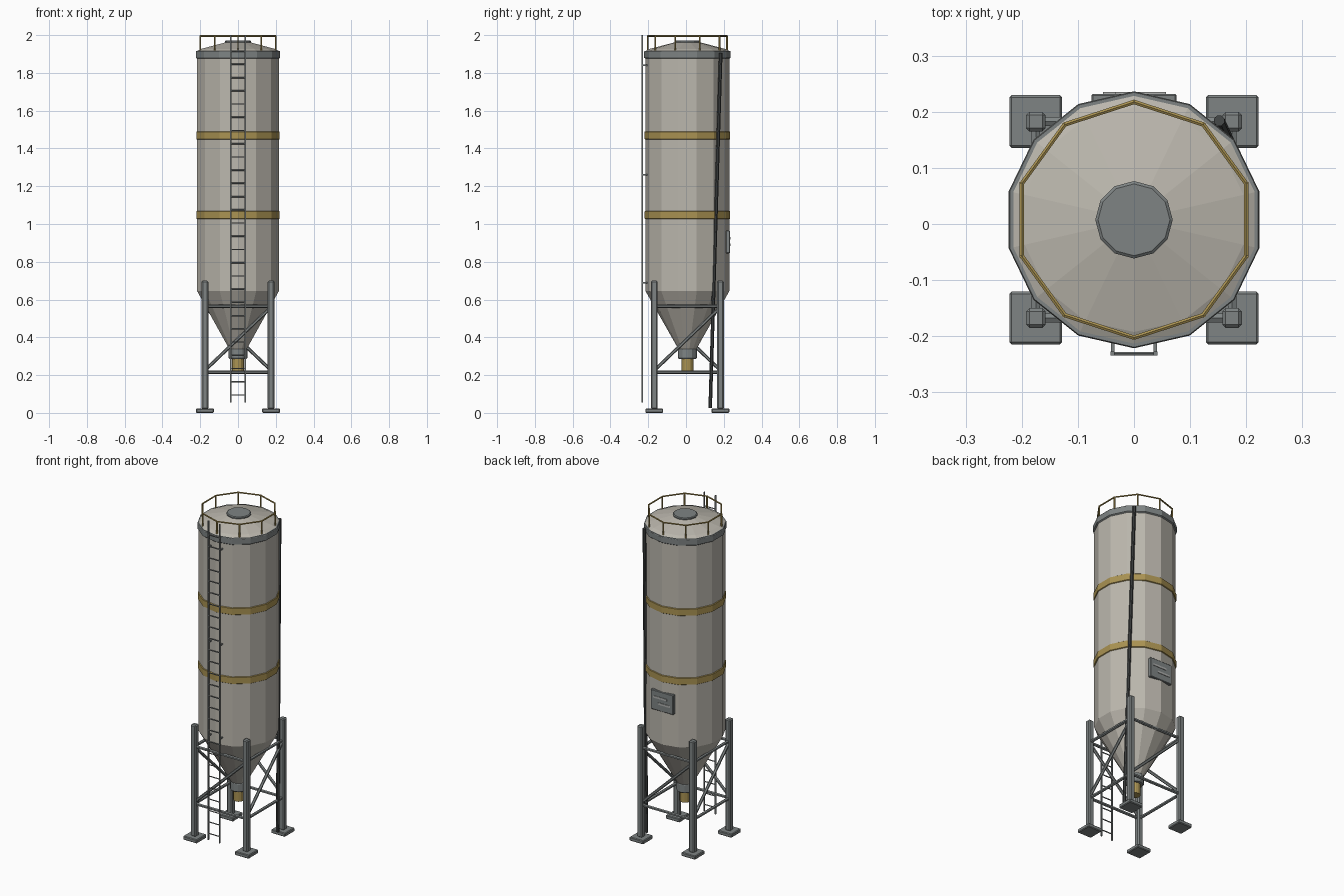
import bpy, bmesh, math
from mathutils import Vector

cube = bpy.data.objects.get("Cube")
if cube:
    bpy.data.objects.remove(cube, do_unlink=True)

CY = 0.0075          # silo axis offset in y
SIDES = 14


def material(name, rgb):
    m = bpy.data.materials.new(name)
    m.use_nodes = True
    m.diffuse_color = (*rgb, 1)
    m.node_tree.nodes["Principled BSDF"].inputs["Base Color"].default_value = (*rgb, 1)
    return m


shell = material("warm_grey_shell", (0.50, 0.475, 0.42))
metal = material("grey_steel", (0.21, 0.23, 0.23))
gold = material("ochre_yellow", (0.40, 0.29, 0.085))
dark = material("dark_steel", (0.06, 0.065, 0.065))
light = material("light_grey", (0.42, 0.43, 0.42))


def finish(name, bm, mat):
    bmesh.ops.recalc_face_normals(bm, faces=bm.faces)
    me = bpy.data.meshes.new(name)
    bm.to_mesh(me)
    bm.free()
    me.materials.append(mat)
    ob = bpy.data.objects.new(name, me)
    bpy.context.collection.objects.link(ob)
    return ob


def lathe(name, profile, mat, sides=SIDES):
    """Closed faceted solid from (radius, height) rings, one corner facing back."""
    bm = bmesh.new()
    rings = []
    for r, z in profile:
        ring = []
        for i in range(sides):
            a = math.pi / 2 + math.tau * i / sides
            ring.append(bm.verts.new((r * math.cos(a), CY + r * math.sin(a), z)))
        rings.append(ring)
    for lo, hi in zip(rings, rings[1:]):
        for i in range(sides):
            j = (i + 1) % sides
            bm.faces.new((lo[i], lo[j], hi[j], hi[i]))
    bm.faces.new(rings[0])
    bm.faces.new(rings[-1])
    return finish(name, bm, mat)


def box(name, centre, size, mat, bevel=0):
    bm = bmesh.new()
    bmesh.ops.create_cube(bm, size=1)
    for v in bm.verts:
        v.co = Vector(centre) + Vector([c * s for c, s in zip(v.co, size)])
    if bevel:
        bmesh.ops.bevel(bm, geom=bm.edges[:], offset=bevel, segments=1, affect='EDGES')
    return finish(name, bm, mat)


def rod(name, a, b, radius, mat, sides=6):
    a, b = Vector(a), Vector(b)
    bm = bmesh.new()
    bmesh.ops.create_cone(bm, cap_ends=True, segments=sides, radius1=radius,
                          radius2=radius, depth=(b - a).length)
    turn = (b - a).to_track_quat('Z', 'Y')
    for v in bm.verts:
        v.co = turn @ v.co + (a + b) / 2
    return finish(name, bm, mat)


# Vessel: barrel, hopper, roof, rim and hatch
lathe("barrel", [(0.222, 0.645), (0.222, 1.89)], shell)
lathe("hopper", [(0.043, 0.33), (0.222, 0.645)], shell)
lathe("roof_rim", [(0.222, 1.875), (0.229, 1.88), (0.229, 1.912), (0.227, 1.917)], metal)
lathe("roof", [(0.229, 1.913), (0.20, 1.927), (0.066, 1.962)], shell)
lathe("roof_hatch", [(0.068, 1.955), (0.069, 1.968), (0.064, 1.972)], metal, 12)

# Painted hoops
for n, z in enumerate((1.048, 1.469)):
    lathe(f"hoop_{n + 1}", [(0.222, z - 0.022), (0.2265, z - 0.019),
                            (0.2265, z + 0.019), (0.222, z + 0.022)], gold)

# Outlet
lathe("outlet_collar", [(0.045, 0.285), (0.05, 0.292), (0.05, 0.335), (0.045, 0.342)], metal, 12)
lathe("outlet_pipe", [(0.031, 0.22), (0.031, 0.29)], gold, 12)

# Roof guard rail
corners = []
for i in range(10):
    a = math.pi / 2 + math.tau * i / 10
    corners.append(Vector((0.21 * math.cos(a), CY + 0.21 * math.sin(a), 1.995)))
for i, p in enumerate(corners):
    rod(f"guard_rail_{i + 1}", p, corners[(i + 1) % 10], 0.0045, gold)
    rod(f"guard_post_{i + 1}", (p.x, p.y, 1.918), p, 0.0045, gold)

# Legs with footplates, in order around the silo
LEG = 0.175
feet = [(-LEG, CY - LEG), (LEG, CY - LEG), (LEG, CY + LEG), (-LEG, CY + LEG)]
for i, (x, y) in enumerate(feet):
    box(f"leg_{i + 1}", (x, y, 0.36), (0.035, 0.035, 0.68), metal, 0.006)
    box(f"footplate_{i + 1}", (x, y, 0.0115), (0.094, 0.094, 0.023), metal, 0.004)

# Bracing: two horizontals and one diagonal on each side
for i, (x, y) in enumerate(feet):
    u, v = feet[(i + 1) % 4]
    for part, z in (("lower", 0.215), ("upper", 0.565)):
        rod(f"{part}_brace_{i + 1}", (x, y, z), (u, v, z), 0.009, metal)
    rod(f"diagonal_brace_{i + 1}", (x, y, 0.225), (u, v, 0.56), 0.009, metal)

# Ladder
LY = -0.231
for side in (-1, 1):
    x = side * 0.038
    box(f"ladder_rail_{'left' if side > 0 else 'right'}", (x, LY, 1.0275),
        (0.007, 0.007, 1.945), metal)
    for n, z in enumerate((0.69, 1.26, 1.84)):
        box(f"ladder_bracket_{side}_{n}", (x, LY + 0.014, z), (0.006, 0.028, 0.008), metal)
for i in range(27):
    z = 0.095 + i * 0.07
    rod(f"rung_{i + 1}", (-0.038, LY, z), (0.038, LY, z), 0.0035, metal)

# Fill pipe leaning along the back
rod("fill_pipe", (0.178, 0.128, 0.025), (0.152, 0.184, 1.905), 0.01, dark, 8)

# Access panel on the back
box("access_panel", (0, 0.222, 0.905), (0.152, 0.02, 0.12), metal, 0.003)
box("panel_upper_bar", (0.012, 0.233, 0.925), (0.09, 0.004, 0.012), light)
box("panel_lower_bar", (-0.015, 0.233, 0.89), (0.08, 0.004, 0.012), light)
